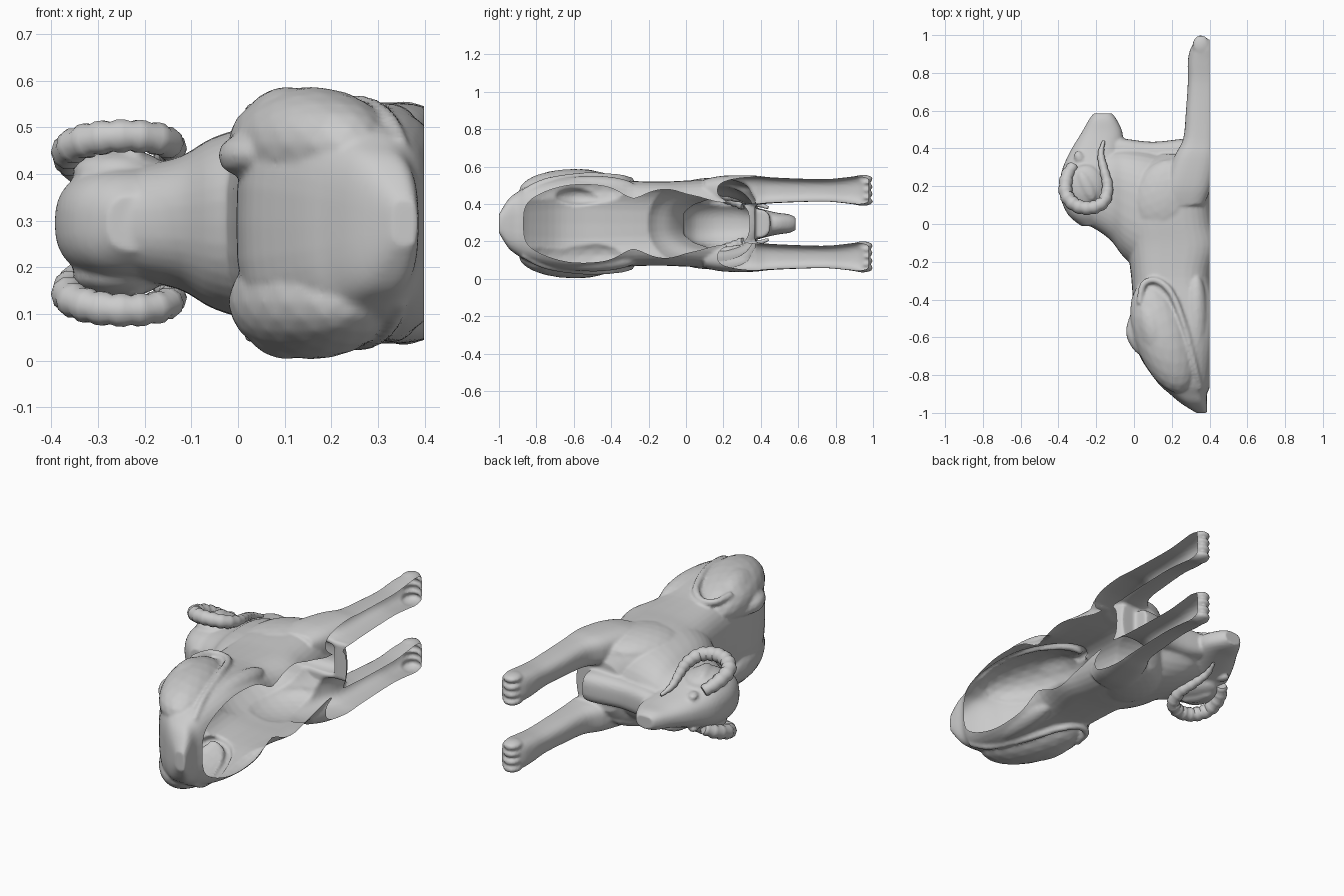
import bpy, bmesh, math
from mathutils import Vector, Matrix, Euler

if "Cube" in bpy.data.objects:
    bpy.data.objects.remove(bpy.data.objects["Cube"])

ZM = 0.295          # mirror plane of the animal (it lies on its side: up is -x, forward is +y)
CUT = 0.399         # open underside


def finish(name, bm, angle=50):
    bmesh.ops.recalc_face_normals(bm, faces=bm.faces)
    me = bpy.data.meshes.new(name)
    bm.to_mesh(me)
    bm.free()
    ob = bpy.data.objects.new(name, me)
    bpy.context.collection.objects.link(ob)
    bpy.ops.object.select_all(action='DESELECT')
    ob.select_set(True)
    bpy.context.view_layer.objects.active = ob
    bpy.ops.object.shade_smooth_by_angle(angle=math.radians(angle))
    return ob


def skin(bm, rings):
    vs = [[bm.verts.new(p) for p in r] for r in rings]
    n = len(vs[0])
    for a, b in zip(vs, vs[1:]):
        for i in range(n):
            bm.faces.new((a[i], a[(i + 1) % n], b[(i + 1) % n], b[i]))
    bm.faces.new(vs[0][::-1])
    bm.faces.new(vs[-1])


def curve(pts, steps=6):
    """Catmull-Rom through tuples of any length."""
    out = []
    for i in range(len(pts) - 1):
        a, b = pts[max(i - 1, 0)], pts[i]
        c, d = pts[i + 1], pts[min(i + 2, len(pts) - 1)]
        for k in range(steps):
            t = k / steps
            out.append([0.5 * (2 * q + (r - p) * t + (2 * p - 5 * q + 4 * r - s) * t * t
                               + (3 * q - p - 3 * r + s) * t ** 3)
                        for p, q, r, s in zip(a, b, c, d)])
    return out + [list(pts[-1])]


def loft(bm, axis, secs, u=0.0, power=2.5, n=36):
    """secs: (position along axis, low edge, high edge, half width in z)"""
    rings = []
    for t, lo, hi, w in curve(secs, 4):
        ring = []
        for i in range(n):
            a = 2 * math.pi * i / n
            c, s = math.cos(a), math.sin(a)
            p = (lo + hi) / 2 + (hi - lo) / 2 * math.copysign(abs(c) ** (2 / power), c)
            z = ZM + u + w * math.copysign(abs(s) ** (2 / power), s)
            ring.append((p, t, z) if axis == 'y' else (t, p, z))
        rings.append(ring)
    skin(bm, rings)


def opened(secs, power):
    """turn (y, top, opening half width, half width) into loft sections cut open at CUT"""
    out = []
    for y, lo, o, w in secs:
        c = (1 - (o / w) ** power) ** (1 / power)
        out.append((y, lo, lo + 2 * (CUT - lo) / (1 + c) - (0.012 if o == 0 else 0), w))
    return out


def tube(bm, pts, steps=6, n=10, rib=0.0):
    """pts: (x, y, z, radius)"""
    path = curve(pts, steps)
    rings = []
    for i, p in enumerate(path):
        q0, q1 = path[max(i - 1, 0)], path[min(i + 1, len(path) - 1)]
        d = (Vector(q1[:3]) - Vector(q0[:3])).normalized()
        a = d.cross(Vector((0, 0, 1))).normalized()
        b = d.cross(a)
        r = p[3] * (1 - rib * (i % 3 == 0))
        rings.append([Vector(p[:3]) + r * (a * math.cos(2 * math.pi * k / n)
                      + b * math.sin(2 * math.pi * k / n)) for k in range(n)])
    skin(bm, rings)


def blob(bm, loc, size, rot=(0, 0, 0)):
    m = Matrix.Translation(loc) @ Euler(rot).to_matrix().to_4x4() @ Matrix.Diagonal((*size, 1))
    bmesh.ops.create_icosphere(bm, subdivisions=3, radius=1, matrix=m)


bm = bmesh.new()
# trunk and rump, curling inwards under the belly around a wavy opening
loft(bm, 'y', opened([(-1.0, .33, 0, .05), (-.95, .25, 0, .13), (-.9, .19, 0, .17),
                      (-.84, .125, .12, .205), (-.7, .03, .19, .245), (-.58, 0, .21, .258),
                      (-.43, -.005, .2, .245), (-.28, -.015, .135, .228), (-.12, -.035, .185, .225),
                      (0, -.04, .16, .23), (.14, -.03, .125, .235), (.24, .0, .11, .23),
                      (.32, .06, .09, .2), (.37, .13, 0, .13)], 3), power=3)
# neck and chest
loft(bm, 'x', [(-.3, .02, .34, .10), (-.2, -.03, .37, .125), (-.12, -.09, .39, .145),
               (-.05, -.18, .4, .185), (.05, -.25, .39, .21), (.15, -.25, .37, .2)])
# support under the chin
loft(bm, 'x', [(-.14, .3, .46, .055), (-.04, .28, .45, .075), (.1, .27, .435, .075),
               (.25, .27, .45, .08), (.3, .27, .45, .075)], power=3)
# head and muzzle
loft(bm, 'y', [(-.01, -.28, -.17, .06), (.05, -.35, -.1, .105), (.15, -.39, -.05, .125),
               (.27, -.385, -.05, .12), (.38, -.34, -.06, .085), (.48, -.28, -.06, .06),
               (.55, -.24, -.09, .05), (.585, -.215, -.115, .035)], power=2.5)
for s in (1, -1):
    # thigh, its raised rim, and hind foot
    blob(bm, (.155, -.6, ZM + s * .17), (.15, .31, .122), (0, 0, math.radians(20)))
    blob(bm, (.105, -.56, ZM + s * .18), (.095, .2, .112), (0, 0, math.radians(15)))
    tube(bm, [(x, y, ZM + s * u, .018) for x, y, u in
              ((.03, -.42, .24), (.05, -.32, .235), (.12, -.3, .232), (.2, -.37, .248),
               (.27, -.55, .255), (.32, -.75, .225), (.35, -.87, .165))])
    blob(bm, (.328, -.5, ZM + s * .19), (.062, .24, .066))
    # shoulder
    blob(bm, (.17, .14, ZM + s * .17), (.17, .21, .075), (0, 0, math.radians(-20)))
    # front leg
    loft(bm, 'y', [(.1, .16, .37, .06), (.2, .16, .41, .078), (.35, .21, .44, .08),
                   (.45, .26, .44, .07), (.6, .275, .44, .063), (.75, .285, .44, .06),
                   (.86, .285, .44, .07), (.93, .3, .43, .078), (.975, .335, .42, .065)],
         u=s * .178, power=2.8)
    # toes
    for k in range(4):
        blob(bm, (.355, .945, ZM + s * .178 + (k - 1.5) * .04), (.046, .055, .023))
    # mass inside the horn curl, ear and brow
    blob(bm, (-.255, .2, ZM + s * .11), (.1, .115, .05))
    blob(bm, (-.25, .2, ZM + s * .145), (.035, .085, .025), (0, 0, math.radians(25)))
    blob(bm, (-.29, .35, ZM + s * .085), (.025, .04, .018), (0, 0, .4))
# tail tip lying over one haunch
tube(bm, [(.03, -.4, ZM + .13, .012), (.005, -.5, ZM + .14, .032), (.0, -.58, ZM + .145, .042),
          (.03, -.65, ZM + .147, .036), (.065, -.7, ZM + .147, .015)])

# fuse everything into one skin, then open the underside
solid = finish("solid_helper", bm)
mod = solid.modifiers.new("fuse", 'REMESH')
mod.mode = 'VOXEL'
mod.voxel_size = 0.009
sm = solid.modifiers.new("soften", 'SMOOTH')
sm.iterations = 2
dg = bpy.context.evaluated_depsgraph_get()
fused = bpy.data.meshes.new_from_object(solid.evaluated_get(dg))
bpy.data.objects.remove(solid)
bm = bmesh.new()
bm.from_mesh(fused)
bmesh.ops.bisect_plane(bm, geom=bm.verts[:] + bm.edges[:] + bm.faces[:],
                       plane_co=(CUT, 0, 0), plane_no=(1, 0, 0), clear_outer=True)
finish("reclining_body", bm)

# curled ribbed horns
for s, side in ((1, "left"), (-1, "right")):
    bm = bmesh.new()
    tube(bm, [(x, y, ZM + s * u, r) for x, y, u, r in
              ((-.32, .31, .10, .03), (-.355, .25, .13, .036), (-.36, .16, .16, .038),
               (-.31, .1, .18, .038), (-.23, .085, .187, .037), (-.16, .12, .177, .035),
               (-.14, .2, .155, .03), (-.16, .29, .135, .024), (-.175, .37, .11, .018),
               (-.16, .44, .085, .008))], rib=.13)
    finish("horn_" + side, bm)
